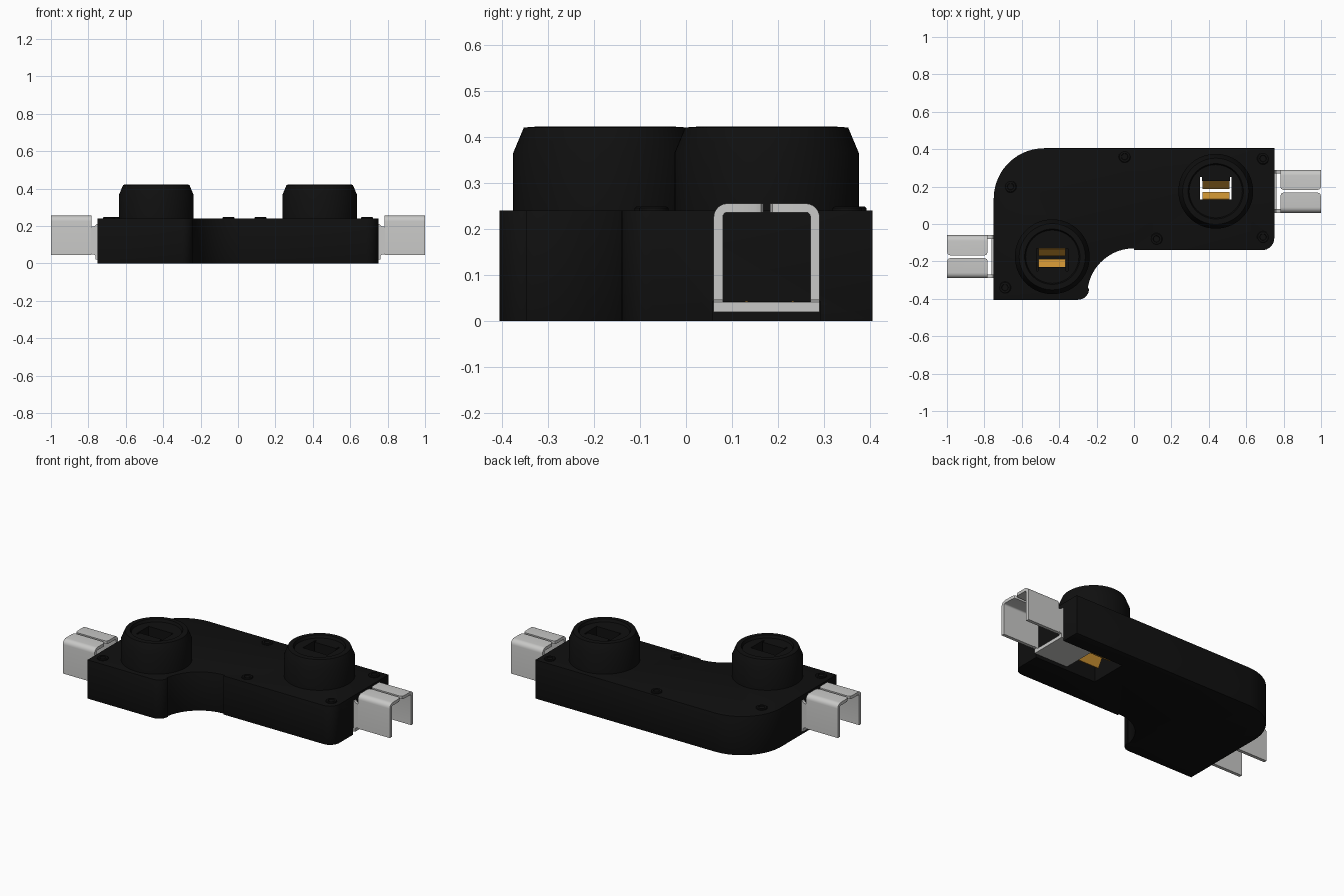
import bpy, bmesh, math
from mathutils import Matrix, Vector

cube = bpy.data.objects.get("Cube")
if cube:
    bpy.data.objects.remove(cube, do_unlink=True)


def material(name, rgb, rough=0.5):
    m = bpy.data.materials.new(name)
    m.use_nodes = True
    m.diffuse_color = (*rgb, 1)
    bsdf = next(n for n in m.node_tree.nodes if n.type == 'BSDF_PRINCIPLED')
    bsdf.inputs["Base Color"].default_value = (*rgb, 1)
    bsdf.inputs["Roughness"].default_value = rough
    return m


BLACK = material("black plastic", (0.005, 0.005, 0.005))
STEEL = material("light grey metal", (0.58, 0.58, 0.57))
GOLD = material("gold contact", (0.65, 0.31, 0.035))


def finish(name, bm, mat):
    bmesh.ops.recalc_face_normals(bm, faces=bm.faces)
    mesh = bpy.data.meshes.new(name)
    bm.to_mesh(mesh)
    bm.free()
    mesh.materials.append(mat)
    ob = bpy.data.objects.new(name, mesh)
    bpy.context.collection.objects.link(ob)
    return ob


def prism(name, pts, depth, mat, turn=0):
    """Extrude a closed 3D outline along the depth vector, then turn about z."""
    bm = bmesh.new()
    face = bm.faces.new([bm.verts.new(p) for p in pts])
    new = bmesh.ops.extrude_face_region(bm, geom=[face])["geom"]
    verts = [g for g in new if isinstance(g, bmesh.types.BMVert)]
    bmesh.ops.translate(bm, verts=verts, vec=Vector(depth))
    bm.transform(Matrix.Rotation(turn, 4, 'Z'))
    return finish(name, bm, mat)


def box(name, x0, x1, y0, y1, z0, z1, mat, turn=0):
    pts = [(x0, y0, z0), (x1, y0, z0), (x1, y1, z0), (x0, y1, z0)]
    return prism(name, pts, (0, 0, z1 - z0), mat, turn)


def lathe(name, profile, centre, mat, steps=64):
    bm = bmesh.new()
    vs = [bm.verts.new((r, 0, z)) for r, z in profile]
    es = [bm.edges.new(p) for p in zip(vs, vs[1:])]
    bmesh.ops.spin(bm, geom=vs + es, cent=(0, 0, 0), axis=(0, 0, 1),
                   angle=math.tau, steps=steps, use_duplicate=False)
    bmesh.ops.remove_doubles(bm, verts=bm.verts, dist=1e-5)
    bm.transform(Matrix.Translation((centre[0], centre[1], 0)))
    return finish(name, bm, mat)


def arc(cx, cy, r, a0, a1, n):
    return [(cx + r * math.cos(math.radians(a0 + (a1 - a0) * i / n)),
             cy + r * math.sin(math.radians(a0 + (a1 - a0) * i / n)))
            for i in range(n + 1)]


def activate(ob):
    bpy.ops.object.select_all(action='DESELECT')
    ob.select_set(True)
    bpy.context.view_layer.objects.active = ob


def bevel(ob, width, angle=50, segments=2):
    m = ob.modifiers.new("bevel", 'BEVEL')
    m.width, m.segments = width, segments
    m.limit_method, m.angle_limit = 'ANGLE', math.radians(angle)
    activate(ob)
    bpy.ops.object.modifier_apply(modifier=m.name)


def cut(ob, cutter):
    m = ob.modifiers.new("cut", 'BOOLEAN')
    m.operation, m.solver, m.object = 'DIFFERENCE', 'EXACT', cutter
    activate(ob)
    bpy.ops.object.modifier_apply(modifier=m.name)


def smooth(ob):
    activate(ob)
    bpy.ops.object.shade_smooth_by_angle(angle=math.radians(30))


# Housing: flat block with one big round corner and a scooped inner corner
outline = [(-0.75, -0.405)]
outline += arc(-0.30, -0.345, 0.06, -90, 0, 8)
outline += [(-0.252, -0.345)]
outline += arc(0.0, -0.38, 0.25, 172, 90, 16)
outline += [(0.0, -0.14)]
outline += arc(0.685, -0.075, 0.065, -90, 0, 8)
outline += [(0.75, 0.405)]
outline += arc(-0.48, 0.135, 0.27, 90, 180, 20)
housing = prism("housing", [(x, y, 0) for x, y in outline], (0, 0, 0.24), BLACK)
bevel(housing, 0.01)

# Small round pin heads on the top face
for i, (x, y) in enumerate([(-0.69, -0.34), (-0.66, 0.2), (-0.05, 0.36),
                            (0.12, -0.08), (0.69, -0.07), (0.69, 0.35)]):
    smooth(lathe(f"pin_head_{i + 1}",
                 [(0, 0.23), (0.032, 0.23), (0.032, 0.245), (0.028, 0.248),
                  (0.018, 0.248), (0.016, 0.243), (0, 0.243)], (x, y), BLACK, 24))

# Each end is the same set of parts, turned half a circle
for side, turn in (("left", 0), ("right", math.pi)):
    s = 1 if turn == 0 else -1

    # Round socket post with tapered rim and shallow dished top
    post = lathe(f"{side}_post",
                 [(0, 0.22), (0.2, 0.22), (0.2, 0.365), (0.177, 0.42),
                  (0.148, 0.422), (0.142, 0.405), (0, 0.405)],
                 (s * 0.437, s * 0.175), BLACK)

    # Socket slot with side slits, and the terminal channel underneath
    cutters = [box("slot_cutter", 0.354, 0.521, 0.132, 0.231, 0.03, 0.5, BLACK, turn)]
    for x in (0.353, 0.512):
        cutters.append(box("slit_cutter", x, x + 0.01, 0.13, 0.252, 0.03, 0.5, BLACK, turn))
    for c in cutters:
        cut(post, c)
    cutters.append(box("cavity_cutter", 0.33, 0.72, 0.058, 0.292, -0.05, 0.19, BLACK, turn))
    cutters.append(box("exit_cutter", 0.70, 0.80, 0.058, 0.292, -0.05, 0.042, BLACK, turn))
    for c in cutters:
        cut(housing, c)
        bpy.data.objects.remove(c, do_unlink=True)
    smooth(post)

    # Metal terminal: base plate, two neck walls, and a split folded sleeve
    box(f"{side}_terminal_plate", 0.53, 0.762, 0.06, 0.29, 0.02, 0.041, STEEL, turn)
    for j, m in enumerate((-1, 1)):
        y0, y1 = sorted((0.175 + m * 0.115, 0.175 + m * 0.095))
        neck = [(0.70, 0.03), (0.755, 0.025), (0.765, 0.045), (0.785, 0.05),
                (0.785, 0.195), (0.765, 0.2), (0.755, 0.21), (0.70, 0.21)]
        prism(f"{side}_terminal_neck_{j + 1}", [(x, y0, z) for x, z in neck],
              (0, y1 - y0, 0), STEEL, turn)
        section = [(0.115, 0.045)] + arc(0.085, 0.225, 0.03, 0, 90, 6)
        section += [(0.007, 0.255), (0.007, 0.236)]
        section += arc(0.085, 0.226, 0.01, 90, 0, 4) + [(0.095, 0.045)]
        sleeve = prism(f"{side}_terminal_sleeve_{j + 1}",
                       [(0.782, 0.175 + m * y, z) for y, z in section],
                       (0.218, 0, 0), STEEL, turn)
        # Chamfer the free corners of the folded flap
        bm = bmesh.new()
        bm.from_mesh(sleeve.data)
        tips = [e for e in bm.edges if all(
            abs(abs(v.co.y) - 0.175) < 0.01 for v in e.verts)
            and abs(e.verts[0].co.x - e.verts[1].co.x) < 1e-4]
        bmesh.ops.bevel(bm, geom=tips, offset=0.018, segments=2,
                        affect='EDGES', profile=0.5)
        bm.to_mesh(sleeve.data)
        bm.free()
        smooth(sleeve)

    # Gold spring leaves forming a funnel inside the slot
    for j, (top, low) in enumerate(((0.133, 0.170), (0.230, 0.187))):
        d = 0.006 if top < low else -0.006
        leaf = [(top, 0.25), (low, 0.20), (low, 0.10), (top, 0.04),
                (top - d, 0.04), (low - d, 0.10), (low - d, 0.20), (top - d, 0.25)]
        prism(f"{side}_contact_leaf_{j + 1}", [(0.366, y, z) for y, z in leaf],
              (0.144, 0, 0), GOLD, turn)

smooth(housing)
